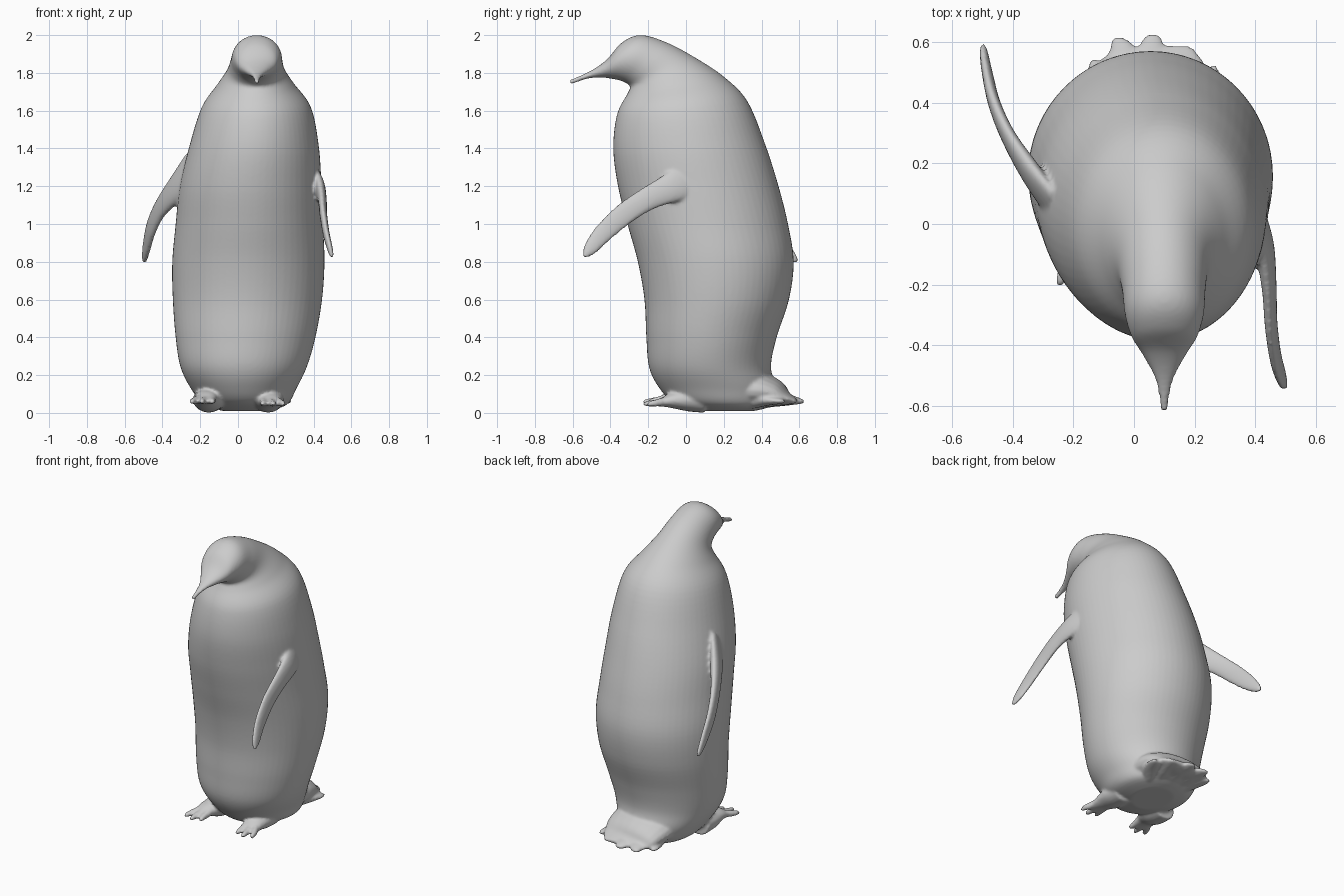
import bpy, bmesh, math
from mathutils import Vector


def spline(rows, steps):
    """Catmull-Rom resampling of rows of numbers."""
    out = []
    n = len(rows)
    for i in range(n - 1):
        p = [rows[max(0, min(n - 1, i + k))] for k in (-1, 0, 1, 2)]
        for s in range(steps):
            t = s / steps
            out.append([0.5 * (2 * b + (c - a) * t + (2 * a - 5 * b + 4 * c - d) * t * t
                               + (3 * b - a - 3 * c + d) * t ** 3) for a, b, c, d in zip(*p)])
    out.append(list(rows[-1]))
    return out


def loft(name, rings, sides=40):
    """Skin elliptical rings given as (centre, axis, axis)."""
    bm = bmesh.new()
    loops = []
    for c, u, v in rings:
        angles = [2 * math.pi * k / sides for k in range(sides)]
        loops.append([bm.verts.new(c + u * math.cos(a) + v * math.sin(a)) for a in angles])
    for a, b in zip(loops, loops[1:]):
        for k in range(sides):
            j = (k + 1) % sides
            bm.faces.new((a[k], a[j], b[j], b[k]))
    bm.faces.new(loops[0][::-1])
    bm.faces.new(loops[-1])
    bmesh.ops.recalc_face_normals(bm, faces=bm.faces)
    mesh = bpy.data.meshes.new(name)
    bm.to_mesh(mesh)
    bm.free()
    ob = bpy.data.objects.new(name, mesh)
    bpy.context.collection.objects.link(ob)
    return ob


def blade(name, rows, normal):
    """Flattened limb along rows of (x, y, z, half width, half thickness)."""
    rows = [[r[0], r[1], r[2], max(r[3], .003), max(r[4], .003)] for r in spline(rows, 6)]
    pts = [Vector(r[:3]) for r in rows]
    rings = []
    for i, r in enumerate(rows):
        t = (pts[min(i + 1, len(pts) - 1)] - pts[max(i - 1, 0)]).normalized()
        w = t.cross(Vector(normal)).normalized()
        rings.append((pts[i], w * r[3], t.cross(w) * r[4]))
    return loft(name, rings, 20)


# Torso, neck, head and beak: front y, z, back y, z, centre x, half width
sections = [
    (0.08, 0.01, 0.36, 0.01, 0.04, 0.12),
    (-0.06, 0.05, 0.45, 0.04, 0.04, 0.22),
    (-0.14, 0.13, 0.47, 0.13, 0.03, 0.28),
    (-0.195, 0.24, 0.45, 0.25, 0.03, 0.335),
    (-0.21, 0.40, 0.48, 0.40, 0.04, 0.37),
    (-0.22, 0.60, 0.545, 0.60, 0.05, 0.395),
    (-0.255, 0.80, 0.57, 0.80, 0.055, 0.403),
    (-0.31, 1.00, 0.54, 1.00, 0.06, 0.39),
    (-0.36, 1.20, 0.49, 1.20, 0.067, 0.375),
    (-0.385, 1.40, 0.42, 1.42, 0.085, 0.343),
    (-0.365, 1.58, 0.325, 1.65, 0.097, 0.29),
    (-0.31, 1.69, 0.20, 1.78, 0.095, 0.205),
    (-0.295, 1.725, 0.05, 1.88, 0.095, 0.155),
    (-0.315, 1.745, -0.10, 1.96, 0.098, 0.138),
    (-0.35, 1.76, -0.24, 2.0, 0.10, 0.13),
    (-0.40, 1.77, -0.34, 1.96, 0.10, 0.108),
    (-0.44, 1.775, -0.42, 1.87, 0.10, 0.072),
    (-0.52, 1.77, -0.51, 1.808, 0.10, 0.029),
    (-0.61, 1.738, -0.618, 1.762, 0.10, 0.011),
]
rings = []
for yf, zf, yb, zb, xc, w in spline(sections, 6):
    f, b = Vector((xc, yf, zf)), Vector((xc, yb, zb))
    rings.append(((f + b) / 2, Vector((w, 0, 0)), (b - f) / 2))
body = loft("bird_body", rings, 64)
parts = []

# Flipper swung forward
parts.append(blade("flipper_forward", [
    (0.37, 0.08, 1.27, 0.13, 0.03), (0.425, -0.06, 1.20, 0.085, 0.032),
    (0.445, -0.20, 1.135, 0.064, 0.024), (0.452, -0.33, 1.05, 0.06, 0.02),
    (0.467, -0.44, 0.95, 0.052, 0.018), (0.488, -0.51, 0.865, 0.036, 0.015),
    (0.498, -0.54, 0.825, 0.01, 0.008)], (1, 0, 0.1)))

# Flipper swung back
parts.append(blade("flipper_back", [
    (-0.25, 0.04, 1.28, 0.12, 0.03), (-0.335, 0.16, 1.18, 0.085, 0.033),
    (-0.41, 0.28, 1.085, 0.064, 0.025), (-0.458, 0.39, 0.985, 0.06, 0.021),
    (-0.482, 0.49, 0.89, 0.05, 0.018), (-0.494, 0.56, 0.825, 0.03, 0.014),
    (-0.497, 0.59, 0.80, 0.01, 0.008)], (-1, -0.4, 0.1)))

# Tail base and fan of feathers
parts.append(blade("tail_base", [
    (0.05, 0.15, 0.10, 0.20, 0.075), (0.05, 0.35, 0.12, 0.22, 0.10),
    (0.055, 0.46, 0.105, 0.205, 0.08), (0.06, 0.53, 0.075, 0.175, 0.04),
    (0.06, 0.585, 0.062, 0.13, 0.012)], (0, 0, 1)))
for x, y in ((-0.12, 0.54), (-0.045, 0.615), (0.06, 0.625), (0.17, 0.58), (0.25, 0.52)):
    bx = 0.05 + (x - 0.05) * 0.6
    parts.append(blade("tail_feather", [
        (bx, 0.35, 0.07, 0.05, 0.05), (bx * .4 + x * .6, y - 0.09, 0.068, 0.052, 0.03),
        (x, y - 0.02, 0.062, 0.035, 0.015), (x, y, 0.06, 0.015, 0.008)], (0, 0, 1)))

# Feet with three toes each
for fx, out, lift in ((-0.155, -0.035, 0.012), (0.16, 0.025, 0.0)):
    parts.append(blade("foot", [
        (fx, 0.10, 0.07, 0.08, 0.07), (fx, 0.0, 0.07, 0.085, 0.06),
        (fx + out * .4, -0.08, 0.065 + lift, 0.065, 0.04),
        (fx + out * .7, -0.14, 0.052 + lift, 0.055, 0.018),
        (fx + out, -0.17, 0.048 + lift, 0.04, 0.01)], (0, 0, 1)))
    for k in (-1, 0, 1):
        reach = 0.225 - 0.02 * abs(k)
        parts.append(blade("toe", [
            (fx + k * .03, -0.07, 0.07 + lift, 0.02, 0.025),
            (fx + out * .8 + k * .045, -0.15, 0.054 + lift, 0.019, 0.02),
            (fx + out + k * .053, -reach + .015, 0.048 + lift, 0.015, 0.014),
            (fx + out + k * .055, -reach, 0.04 + lift, 0.006, 0.007)], (0, 0, 1)))

# Fuse everything into one smooth skin
bpy.ops.object.select_all(action='DESELECT')
for ob in parts + [body]:
    ob.select_set(True)
bpy.context.view_layer.objects.active = body
bpy.ops.object.join()
fuse = body.modifiers.new("fuse", 'REMESH')
fuse.mode = 'VOXEL'
fuse.voxel_size = 0.009
fuse.use_smooth_shade = True
soften = body.modifiers.new("soften", 'SMOOTH')
soften.factor = 0.5
soften.iterations = 5
